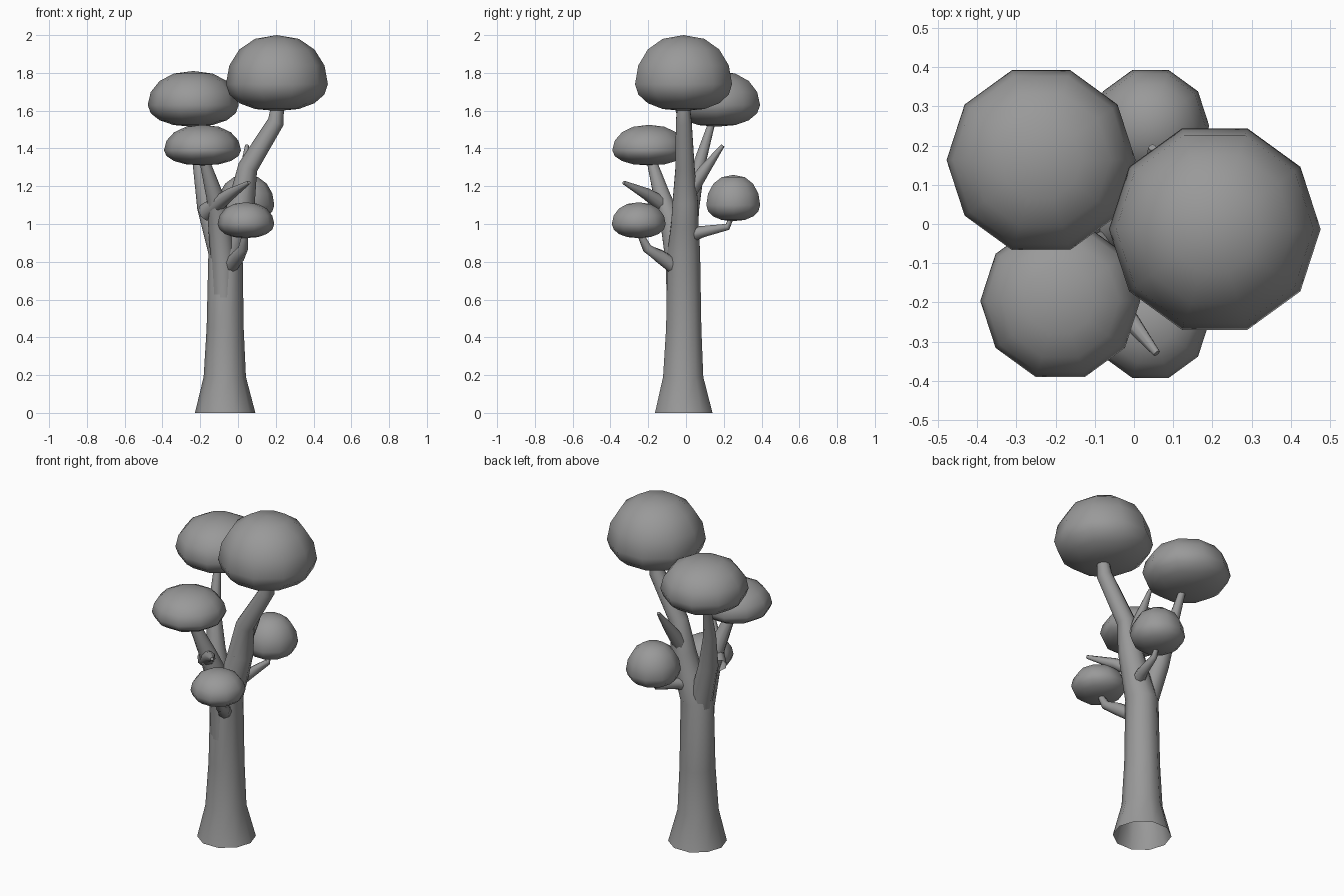
import bpy, bmesh
from math import sin, cos, pi
from mathutils import Vector

if "Cube" in bpy.data.objects:
    bpy.data.objects.remove(bpy.data.objects["Cube"])

grey = bpy.data.materials.new("dark_grey")
grey.diffuse_color = (.32, .32, .32, 1)
grey.use_nodes = True
grey.node_tree.nodes["Principled BSDF"].inputs["Base Color"].default_value = grey.diffuse_color


def finish(name, bm, angle):
    bmesh.ops.recalc_face_normals(bm, faces=bm.faces)
    me = bpy.data.meshes.new(name)
    bm.to_mesh(me)
    bm.free()
    me.materials.append(grey)
    ob = bpy.data.objects.new(name, me)
    bpy.context.collection.objects.link(ob)
    bpy.ops.object.select_all(action='DESELECT')
    ob.select_set(True)
    bpy.context.view_layer.objects.active = ob
    bpy.ops.object.shade_smooth_by_angle(angle=angle)
    return ob


def skin(bm, rings):
    for a, b in zip(rings, rings[1:]):
        n = len(a)
        for i in range(n):
            bm.faces.new((a[i], a[(i + 1) % n], b[(i + 1) % n], b[i]))


def limb(name, path, sides):
    """Tapered tube through (x, y, z, radius) points, open at the start."""
    bm = bmesh.new()
    pts = [Vector(p[:3]) for p in path]
    whole = (pts[-1] - pts[0]).normalized()
    ref = Vector((0, 1, 0)) if abs(whole.y) < 0.7 else Vector((0, 0, 1))
    rings = []
    for i, p in enumerate(pts):
        t = (pts[min(i + 1, len(pts) - 1)] - pts[max(i - 1, 0)]).normalized()
        if p.z == 0:
            t = Vector((0, 0, 1))
        u = ref.cross(t).normalized()
        v = t.cross(u)
        rings.append([bm.verts.new(p + path[i][3] * (u * cos(2 * pi * k / sides) + v * sin(2 * pi * k / sides)))
                      for k in range(sides)])
    skin(bm, rings)
    bm.faces.new(rings[-1])
    finish(name, bm, 0.9)


def crown(name, x, y, r, bottom, middle, top, sides=10, steps=4):
    """Domed foliage clump with a flatter underside."""
    bm = bmesh.new()
    rings = []
    for j in range(-steps + 1, steps):
        a = j * pi / 2 / steps
        h = (top - middle) if j > 0 else (middle - bottom)
        rr = r * cos(a) ** 0.88
        rings.append([bm.verts.new((x + rr * cos(2 * pi * k / sides), y + rr * sin(2 * pi * k / sides),
                                    middle + h * sin(a))) for k in range(sides)])
    skin(bm, rings)
    for ring, z in ((rings[0], bottom), (rings[-1], top)):
        pole = bm.verts.new((x, y, z))
        for k in range(sides):
            bm.faces.new((ring[k], ring[(k + 1) % sides], pole))
    finish(name, bm, 1.2)


# Trunk flowing into the tall right limb
limb("trunk", [(-.068, -.012, 0, .16), (-.07, -.015, .19, .112), (-.068, -.012, .45, .098),
               (-.066, -.012, .85, .091), (-.012, -.006, 1.0, .076), (.02, -.004, 1.12, .07),
               (.052, -.005, 1.3, .053), (.2, -.012, 1.54, .044), (.215, -.013, 1.66, .03)], 10)

# Left limbs
limb("left_back_limb", [(-.075, -.01, .6, .06), (-.095, -.005, .86, .064), (-.162, .018, 1.09, .055),
                        (-.203, .065, 1.3, .035), (-.235, .15, 1.58, .016)], 10)
limb("left_front_limb", [(-.075, -.045, .42, .055), (-.078, -.045, .8, .066), (-.1, -.08, 1.02, .06),
                         (-.12, -.125, 1.14, .047), (-.185, -.19, 1.36, .024)], 10)

# Small branches carrying the low crowns
limb("low_front_branch", [(-.08, 0, .73, .045), (.002, -.14, .83, .036), (.027, -.205, .87, .026),
                          (.04, -.25, .96, .014)], 8)
limb("low_back_branch", [(-.03, -.03, .93, .05), (.012, .09, .96, .03), (.04, .22, .985, .018),
                         (.04, .25, 1.06, .012)], 8)

# Bare twigs
limb("front_twig", [(-.17, -.06, 1.06, .05), (-.04, -.21, 1.16, .031), (.058, -.33, 1.22, .01)], 8)
limb("back_twig", [(.015, -.03, 1.1, .05), (.04, .1, 1.29, .03), (.047, .195, 1.415, .01)], 8)

# Foliage: x, y, radius, bottom, widest height, top
for name, *dims in (("crown_top", .206, -.013, .27, 1.598, 1.74, 2.0),
                    ("crown_left_back", -.237, .163, .241, 1.515, 1.63, 1.81),
                    ("crown_left_front", -.188, -.196, .204, 1.31, 1.39, 1.525),
                    ("crown_low_back", .042, .25, .15, 1.015, 1.1, 1.26),
                    ("crown_low_front", .042, -.25, .15, .925, 1.0, 1.115)):
    crown(name, *dims)
